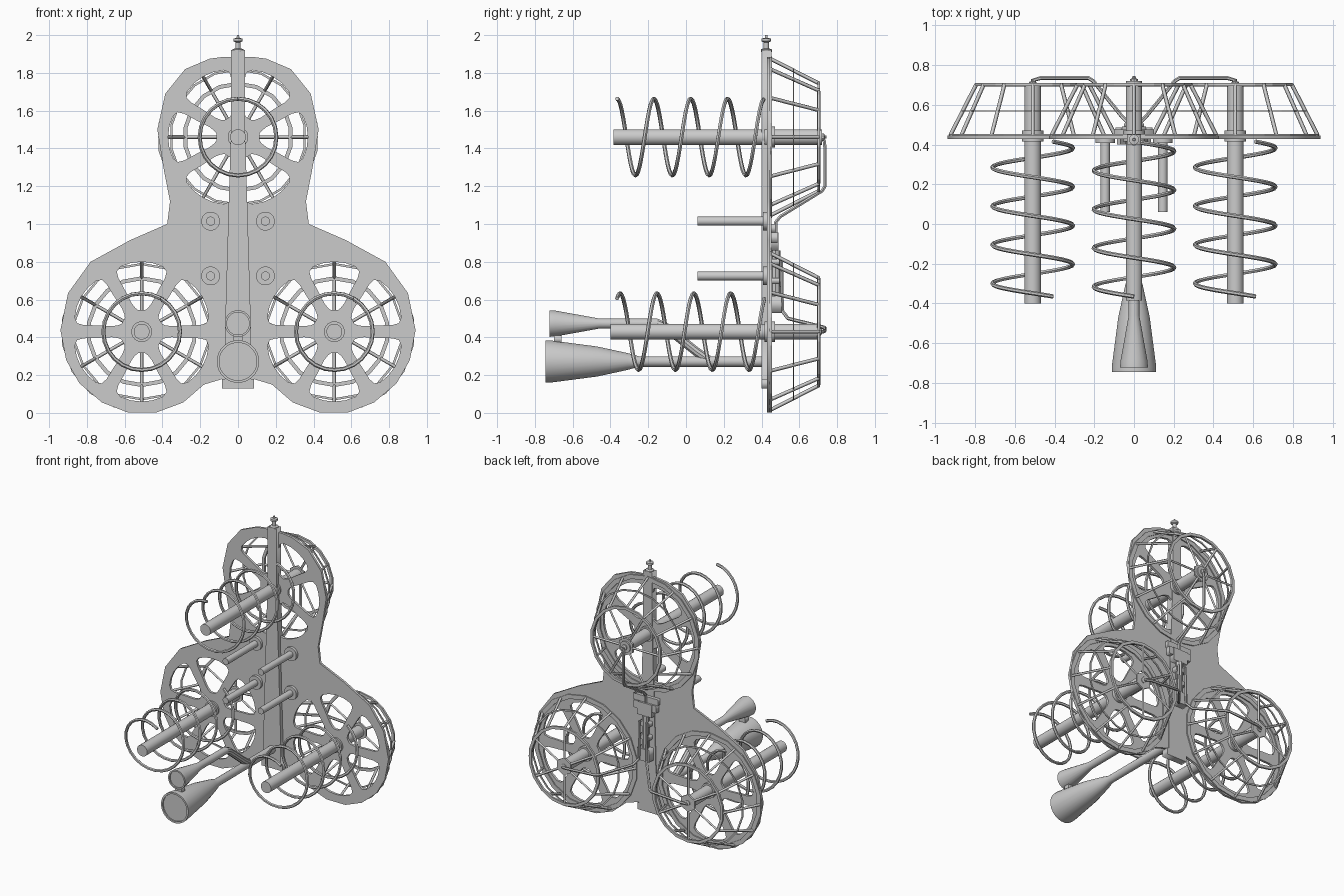
import bpy, bmesh, math
from math import sin, cos, pi, radians
from mathutils import Vector

if "Cube" in bpy.data.objects:
    bpy.data.objects.remove(bpy.data.objects["Cube"])

mat = bpy.data.materials.new("light grey metal")
mat.diffuse_color = (0.6, 0.6, 0.6, 1)
mat.use_nodes = True
mat.node_tree.nodes["Principled BSDF"].inputs["Base Color"].default_value = mat.diffuse_color


def finish(ob, name, smooth=True):
    ob.name = name
    if not ob.data.materials:
        ob.data.materials.append(mat)
    bpy.ops.object.select_all(action='DESELECT')
    ob.select_set(True)
    bpy.context.view_layer.objects.active = ob
    if ob.type == 'CURVE':
        bpy.ops.object.convert(target='MESH')
        ob = bpy.context.view_layer.objects.active
    if smooth:
        bpy.ops.object.shade_smooth_by_angle(angle=radians(35))
    return ob


def link(data):
    ob = bpy.data.objects.new("part", data)
    bpy.context.collection.objects.link(ob)
    return ob


def tubes(name, paths, r, res=1, smooth=True):
    """Round wires following lists of points."""
    cu = bpy.data.curves.new(name, 'CURVE')
    cu.dimensions = '3D'
    cu.bevel_depth, cu.bevel_resolution, cu.use_fill_caps = r, res, True
    for pts in paths:
        sp = cu.splines.new('POLY')
        sp.points.add(len(pts) - 1)
        for p, c in zip(sp.points, pts):
            p.co = (*c, 1)
    return finish(link(cu), name, smooth)


def plate(name, loops, y0, y1):
    """Flat XZ outline with holes, given thickness from y0 to y1."""
    cu = bpy.data.curves.new(name, 'CURVE')
    cu.dimensions, cu.fill_mode, cu.extrude = '2D', 'BOTH', (y1 - y0) / 2
    for pts in loops:
        sp = cu.splines.new('POLY')
        sp.points.add(len(pts) - 1)
        sp.use_cyclic_u = True
        for p, c in zip(sp.points, pts):
            p.co = (c[0], c[1], 0, 1)
    ob = link(cu)
    ob.rotation_euler = (pi / 2, 0, 0)
    ob.location = (0, (y0 + y1) / 2, 0)
    return finish(ob, name, False)


def lathe(name, prof, x, z, n=20, axis='Y', y=0, closed=False, smooth=True, turn=0):
    """Spin (radius, position) points about an axis parallel to Y or Z."""
    bm = bmesh.new()
    rings = []
    for r, h in prof:
        ring = []
        for i in range(n):
            a = 2 * pi * (i + .5) / n + turn
            co = (x + r * cos(a), h, z + r * sin(a)) if axis == 'Y' else (x + r * cos(a), y + r * sin(a), h)
            ring.append(bm.verts.new(co))
        rings.append(ring)
    pairs = list(zip(rings, rings[1:])) + ([(rings[-1], rings[0])] if closed else [])
    for a, b in pairs:
        for i in range(n):
            j = (i + 1) % n
            bm.faces.new((a[i], a[j], b[j], b[i]))
    if not closed:
        bm.faces.new(rings[0])
        bm.faces.new(rings[-1])
    bmesh.ops.recalc_face_normals(bm, faces=bm.faces)
    me = bpy.data.meshes.new(name)
    bm.to_mesh(me)
    bm.free()
    return finish(link(me), name, smooth)


def box(name, x0, x1, y0, y1, z0, z1):
    return plate(name, [[(x0, z0), (x1, z0), (x1, z1), (x0, z1)]], y0, y1)


def ring(name, cx, cz, ri, ro, y0, y1, n=18, turn=0):
    lathe(name, [(ri, y0), (ro, y0), (ro, y1), (ri, y1)], cx, cz, n, closed=True, smooth=False, turn=turn)


def hole(cx, cz, ang):
    """Rounded opening between two spokes of a lobe."""
    pts = []
    prof = [(.115, 9), (.13, 15), (.16, 19.5), (.24, 22), (.31, 23.5), (.345, 22.5), (.362, 18), (.368, 9)]
    for r, d in prof:
        pts.append((r, ang + d))
    pts.append((.37, ang))
    for r, d in reversed(prof):
        pts.append((r, ang - d))
    return [(cx + r * cos(radians(a)), cz + r * sin(radians(a))) for r, a in pts]


# name, centre x, centre z, rotation, y shift of each helical unit
UNITS = [("top", 0, 1.46, 30, .015), ("left", -.51, .43, 0, 0), ("right", .51, .43, 0, 0)]

# three-lobed back plate
half = [(-.075, 1.885), (-.15, 1.875), (-.28, 1.82), (-.385, 1.69), (-.427, 1.5), (-.395, 1.30), (-.36, 1.12),
        (-.375, 1.0), (-.57, .915), (-.78, .80), (-.90, .634), (-.94, .438), (-.91, .28), (-.84, .157),
        (-.72, .055), (-.585, .003), (-.43, .003), (-.29, .055), (-.18, .15), (-.08, .18)]
outline = half + [(-x, z) for x, z in reversed(half)]
holes = [hole(cx, cz, 30 + rot + 60 * k) for _, cx, cz, rot, _ in UNITS for k in range(6)]
plate("back_plate", [outline] + holes, .428, .446)

for nm, cx, cz, rot, dy in UNITS:
    def pt(r, a, y):
        a = radians(a)
        return (cx + r * cos(a), y, cz + r * sin(a))
    # boom and coil
    lathe(nm + "_boom", [(.042, -.40 + dy), (.042, .705 + dy)], cx, cz, 20)
    lathe(nm + "_boom_tip", [(.02, .70 + dy), (.02, .715 + dy), (.008, .72 + dy), (.008, .73 + dy)], cx, cz, 10)
    n = 24 * 4
    coil = [pt(.203, 60 + rot + 360 * i / 24, -.365 + .195 * i / 24) for i in range(n + 1)]
    tubes(nm + "_coil", [coil], .011, 1)
    # tapered basket: rings, ribs and rear spokes
    ring(nm + "_basket_front_ring", cx, cz, .395, .427, .444, .454)
    ring(nm + "_basket_middle_ring", cx, cz, .352, .364, .566, .572)
    ring(nm + "_basket_rear_ring", cx, cz, .272, .293, .695, .71)
    ribs = [[pt(.415, rot + 30 * k, .447), pt(.284, rot + 30 * k, .704)] for k in range(12)]
    tubes(nm + "_basket_ribs", ribs, .010, 0, False)
    spokes = [[pt(.03, 30 + rot + 60 * k, .702), pt(.283, 30 + rot + 60 * k, .702)] for k in range(6)]
    tubes(nm + "_basket_spokes", spokes, .009, 0, False)
    lathe(nm + "_rear_hub", [(.065, .695), (.065, .709)], cx, cz, 6, smooth=False)
    lathe(nm + "_front_collar", [(.055, .415), (.055, .47)], cx, cz, 18)

# central mast, wider at the foot
plate("mast", [[(-.036, 1.92), (-.036, 1.5), (-.045, 1.25), (-.07, .4), (-.07, .18), (-.085, .18), (-.085, .13),
                (.085, .13), (.085, .18), (.07, .18), (.07, .4), (.045, 1.25), (.036, 1.5), (.036, 1.92)]], .40, .452)
lathe("mast_finial", [(.03, 1.91), (.03, 1.925), (.014, 1.93), (.014, 1.962), (.026, 1.968), (.026, 1.982),
                      (.008, 1.985), (.006, 2.0)], 0, 0, 12, axis='Z', y=.425)

# four short rods with flanges
for x in (-.145, .145):
    for z in (1.015, .725):
        lathe("short_rod", [(.024, .06), (.024, .43)], x, z, 16)
        lathe("rod_flange", [(.05, .408), (.05, .43)], x, z, 16)

# two feed horns
lathe("large_horn", [(.10, -.735), (.10, -.745), (.113, -.745), (.113, -.72), (.08, -.47), (.045, -.31),
                     (.028, -.25), (.028, .42)], 0, .272, 24)
lathe("small_horn", [(.06, -.712), (.06, -.722), (.071, -.722), (.069, -.69), (.027, -.46), (.026, -.15)], 0, .473, 20)
tubes("small_horn_bend", [[(0, -.2, .473), (0, -.15, .473), (0, -.11, .455), (0, .06, .32), (0, .12, .28)]], .025, 3)
box("horn_link", -.025, .025, -.70, -.66, .37, .41)

# rear connector block on the mast
box("upper_clamp", -.10, .10, .45, .475, .955, 1.0)
box("upper_block", -.06, .06, .45, .49, .86, .955)
for s in (-1, 1):
    box("clamp_lug", s * .075 - .018, s * .075 + .018, .45, .485, .90, .955)
tubes("divider_tube", [[(0, .475, .86), (0, .475, .62)]], .025, 2)
for z in (.80, .70):
    box("divider_band", -.042, .042, .45, .495, z - .015, z + .015)
box("lower_block", -.05, .05, .45, .505, .53, .62)

# feed cables at the rear
tubes("top_cable", [[(0, .72, 1.46), (0, .732, 1.44), (0, .736, 1.40), (0, .736, 1.20), (0, .72, 1.175),
                     (0, .50, 1.04), (0, .475, 1.01), (0, .475, .92)]], .010, 1)
tubes("side_cables", [[(s * .51, .70, .43), (s * .505, .725, .43), (s * .47, .735, .435), (s * .23, .735, .45),
                       (s * .205, .72, .455), (s * .06, .54, .50), (s * .03, .51, .54), (s * .03, .505, .82)]
                      for s in (-1, 1)], .010, 1)
